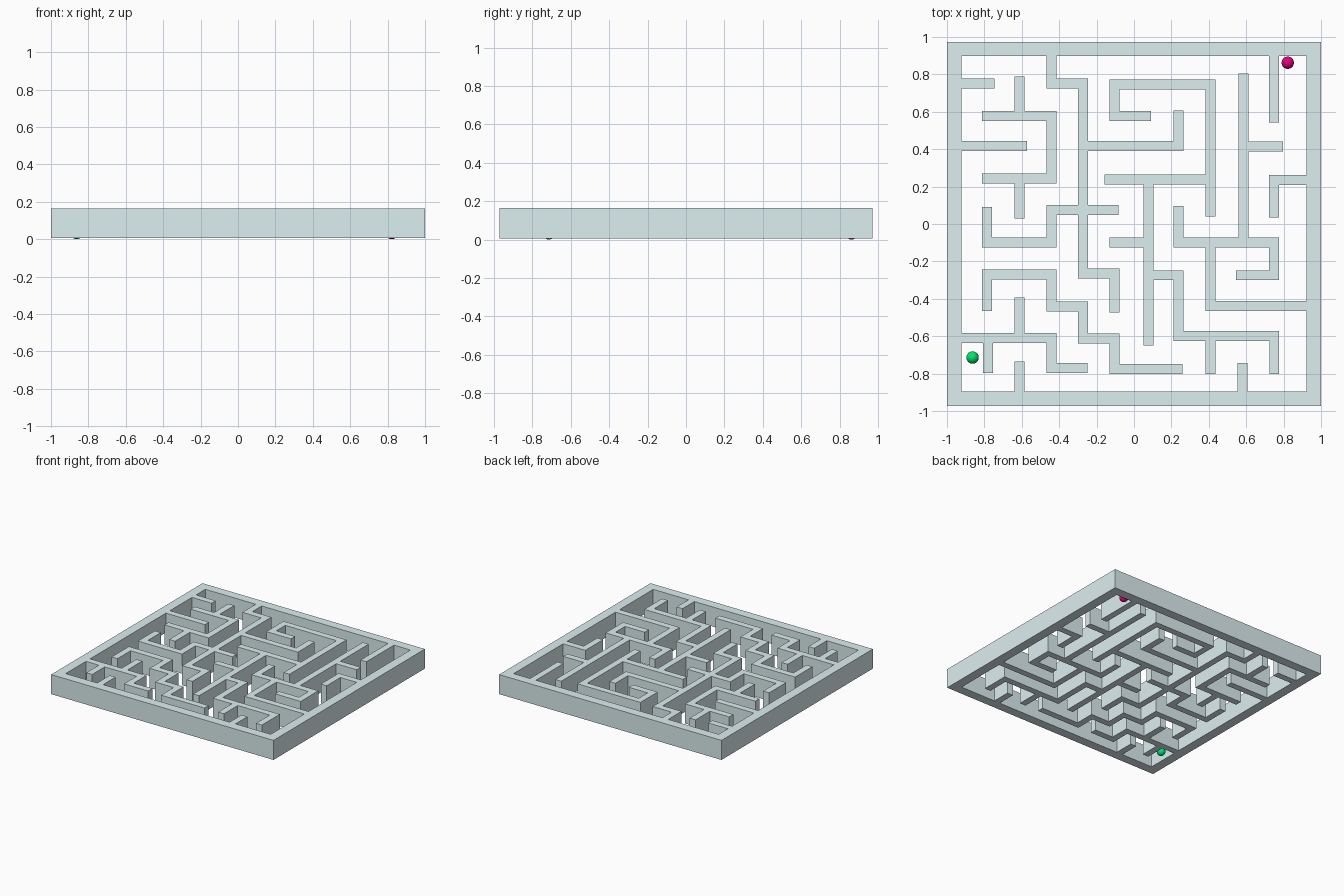
import bpy, bmesh

if "Cube" in bpy.data.objects:
    bpy.data.objects.remove(bpy.data.objects["Cube"])

Z0, Z1 = 0.005, 0.164      # wall bottom and top
T = 0.0265                 # half wall thickness


def material(name, rgb):
    m = bpy.data.materials.new(name)
    m.diffuse_color = (*rgb, 1)
    m.use_nodes = True
    m.node_tree.nodes["Principled BSDF"].inputs["Base Color"].default_value = m.diffuse_color
    return m


# Horizontal wall centrelines: y, x start, x end
H = [(.752, -.95, -.772), (.752, -.442, -.272), (.746, -.105, .409),
     (.578, -.785, -.442), (.578, -.105, .064),
     (.417, -.95, -.598), (.417, -.272, .238), (.414, .585, .769),
     (.243, -.785, -.442), (.237, -.131, .409), (.235, .748, .95),
     (.074, -.442, -.11),
     (-.1, -.785, -.442), (-.1, -.105, .078), (-.1, .238, .748),
     (-.269, -.785, -.442), (-.264, -.272, -.105), (-.274, .078, .238), (-.274, .571, .748),
     (-.44, -.442, -.272), (-.438, .409, .95),
     (-.609, -.95, -.442), (-.612, -.272, -.105), (-.599, .238, .75),
     (-.77, -.442, -.276), (-.775, -.105, .233)]

# Vertical wall centrelines: x -> spans (y low, y high)
V = {-.785: [(-.1, .065), (-.438, -.269)],
     -.78: [(-.77, -.609)],
     -.612: [(.578, .762), (.055, .243), (-.609, -.42), (-.94, -.762)],
     -.442: [(.752, .94), (.243, .578), (-.1, .074), (-.44, -.269), (-.77, -.609)],
     -.272: [(-.264, .752), (-.612, -.44)],
     -.105: [(.578, .746), (-.446, -.264), (-.775, -.612)],
     .078: [(-.622, .237)],
     .238: [(.417, .58), (-.1, .069), (-.599, -.274)],
     .409: [(.066, .746), (-.438, -.1), (-.775, -.599)],
     .585: [(-.1, .778)],
     .579: [(-.94, -.77)],
     .748: [(.57, .94), (.06, .235), (-.274, -.1)],
     .75: [(-.775, -.599)]}

# Outer frame rectangles, then all inner walls as rectangles
rects = [(-1, 1, .897, .972), (-1, 1, -.972, -.896),
         (-1, -.922, -.972, .972), (.922, 1, -.972, .972)]
rects += [(a - T, b + T, y - T, y + T) for y, a, b in H]
rects += [(x - T, x + T, a - T, b + T) for x, spans in V.items() for a, b in spans]
rects = [tuple(round(v, 4) for v in r) for r in rects]

# Maze walls: merge the rectangles into one plan, then extrude it up
xs = sorted({v for r in rects for v in r[:2]})
ys = sorted({v for r in rects for v in r[2:]})
bm = bmesh.new()
grid = {}


def vert(i, j):
    if (i, j) not in grid:
        grid[i, j] = bm.verts.new((xs[i], ys[j], Z0))
    return grid[i, j]


for i in range(len(xs) - 1):
    for j in range(len(ys) - 1):
        cx, cy = (xs[i] + xs[i + 1]) / 2, (ys[j] + ys[j + 1]) / 2
        if any(a < cx < b and c < cy < d for a, b, c, d in rects):
            bm.faces.new((vert(i, j), vert(i + 1, j), vert(i + 1, j + 1), vert(i, j + 1)))
ext = bmesh.ops.extrude_face_region(bm, geom=bm.faces[:], use_keep_orig=True)
bmesh.ops.translate(bm, vec=(0, 0, Z1 - Z0),
                    verts=[g for g in ext["geom"] if isinstance(g, bmesh.types.BMVert)])
bmesh.ops.recalc_face_normals(bm, faces=bm.faces[:])
mesh = bpy.data.meshes.new("maze_walls")
bm.to_mesh(mesh)
bm.free()
mesh.materials.append(material("pale_blue", (.72, .86, .87)))
bpy.context.collection.objects.link(bpy.data.objects.new("maze_walls", mesh))

# Start and finish balls
for name, x, y, rgb in (("start_ball", -.863, -.714, (0, .8, .15)),
                        ("finish_ball", .822, .862, (.8, 0, .2))):
    bpy.ops.mesh.primitive_uv_sphere_add(segments=32, ring_count=16, radius=.033,
                                         location=(x, y, .033))
    ball = bpy.context.object
    ball.name = name
    ball.data.materials.append(material(name, rgb))
    bpy.ops.object.shade_smooth()
